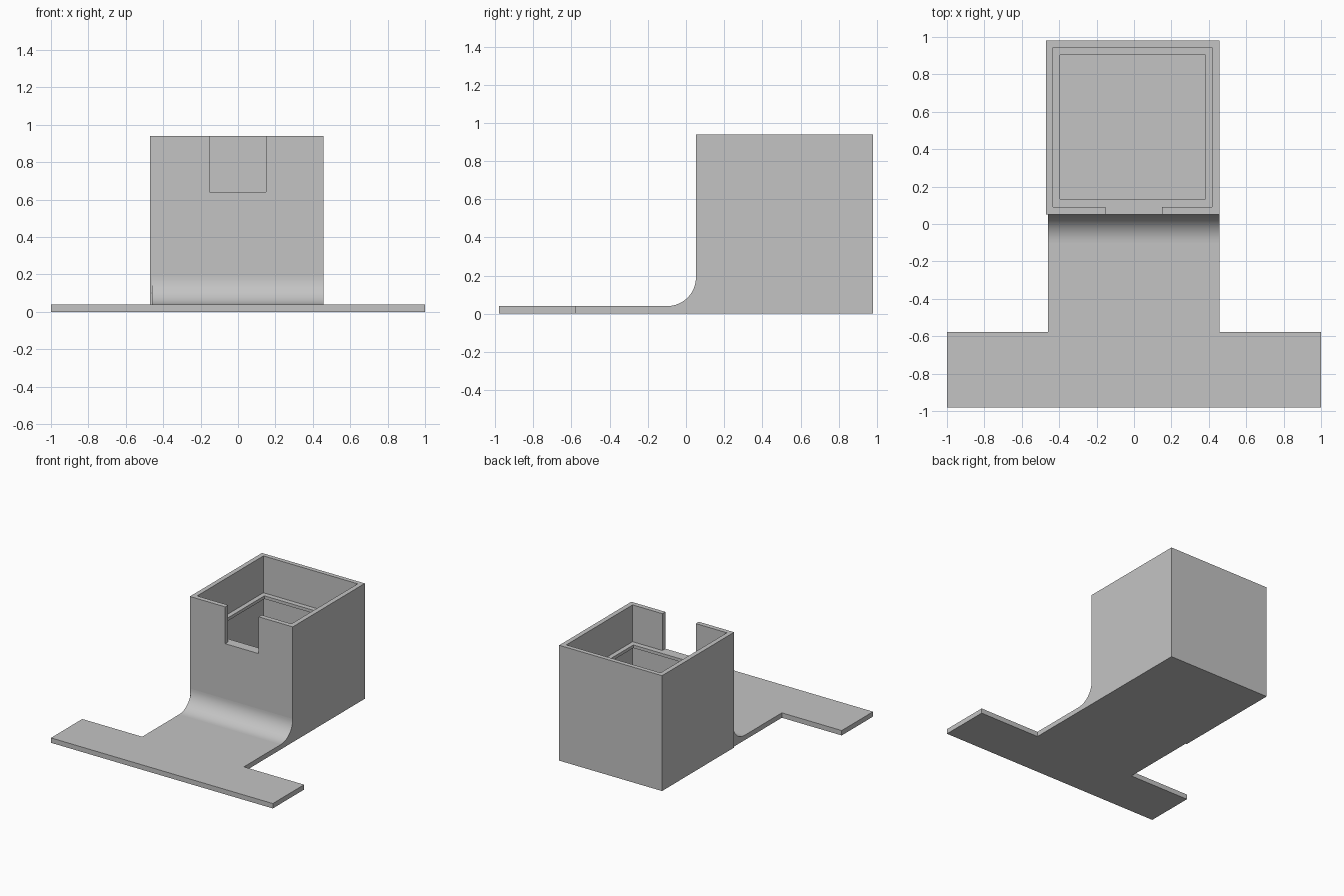
import bpy, bmesh, math

cube = bpy.data.objects.get("Cube")
if cube:
    bpy.data.objects.remove(cube, do_unlink=True)

grey = bpy.data.materials.new("light grey plastic")
grey.use_nodes = True
colour = (0.55, 0.55, 0.55, 1)
grey.diffuse_color = colour
grey.node_tree.nodes["Principled BSDF"].inputs["Base Color"].default_value = colour


def extrude_profile(name, profile, x0, x1):
    """Extrude a (y, z) outline along x; slanted faces become smooth."""
    bm = bmesh.new()
    face = bm.faces.new([bm.verts.new((x0, y, z)) for y, z in profile])
    moved = bmesh.ops.extrude_face_region(bm, geom=[face])["geom"]
    verts = [v for v in moved if isinstance(v, bmesh.types.BMVert)]
    bmesh.ops.translate(bm, verts=verts, vec=(x1 - x0, 0, 0))
    bmesh.ops.recalc_face_normals(bm, faces=bm.faces)
    for f in bm.faces:
        f.smooth = max(abs(c) for c in f.normal) < 0.9999
    mesh = bpy.data.meshes.new(name)
    bm.to_mesh(mesh)
    bm.free()
    mesh.materials.append(grey)
    obj = bpy.data.objects.new(name, mesh)
    bpy.context.collection.objects.link(obj)
    return obj


def box(name, x0, x1, y0, y1, z0, z1):
    return extrude_profile(name, [(y0, z0), (y1, z0), (y1, z1), (y0, z1)], x0, x1)


def combine(body, tool, operation):
    mod = body.modifiers.new(operation, 'BOOLEAN')
    mod.operation, mod.solver, mod.object = operation, 'EXACT', tool
    bpy.context.view_layer.objects.active = body
    bpy.ops.object.modifier_apply(modifier=mod.name)
    bpy.data.objects.remove(tool, do_unlink=True)


# Square housing block
body = box("holder_body", -0.47, 0.457, 0.052, 0.98, 0, 0.94)

# Flat stem with a rounded fillet rising into the housing
radius, thick = 0.15, 0.04
arc = [(0.052 - radius + radius * math.sin(a), thick + radius - radius * math.cos(a))
       for a in (math.radians(90) * i / 16 for i in range(17))]
stem = extrude_profile("stem", [(-0.7, 0), (0.07, 0), (0.07, thick + radius)]
                       + arc[::-1] + [(-0.7, thick)], -0.46, 0.457)
combine(body, stem, 'UNION')

# Wide cross bar at the front
combine(body, box("cross_bar", -1, 1, -0.98, -0.577, 0, thick), 'UNION')

# Upper pocket, opening inside the ledge, lower pocket, front notch
ledge = 0.64
cutters = [
    box("upper_pocket", -0.432, 0.418, 0.091, 0.944, ledge, 1.1),
    box("ledge_opening", -0.395, 0.381, 0.134, 0.904, 0.5, 0.8),
    box("lower_pocket", -0.432, 0.418, 0.091, 0.944, thick, ledge - 0.025),
    box("front_notch", -0.152, 0.15, -0.1, 0.2, ledge, 1.1),
]
for cutter in cutters:
    combine(body, cutter, 'DIFFERENCE')
